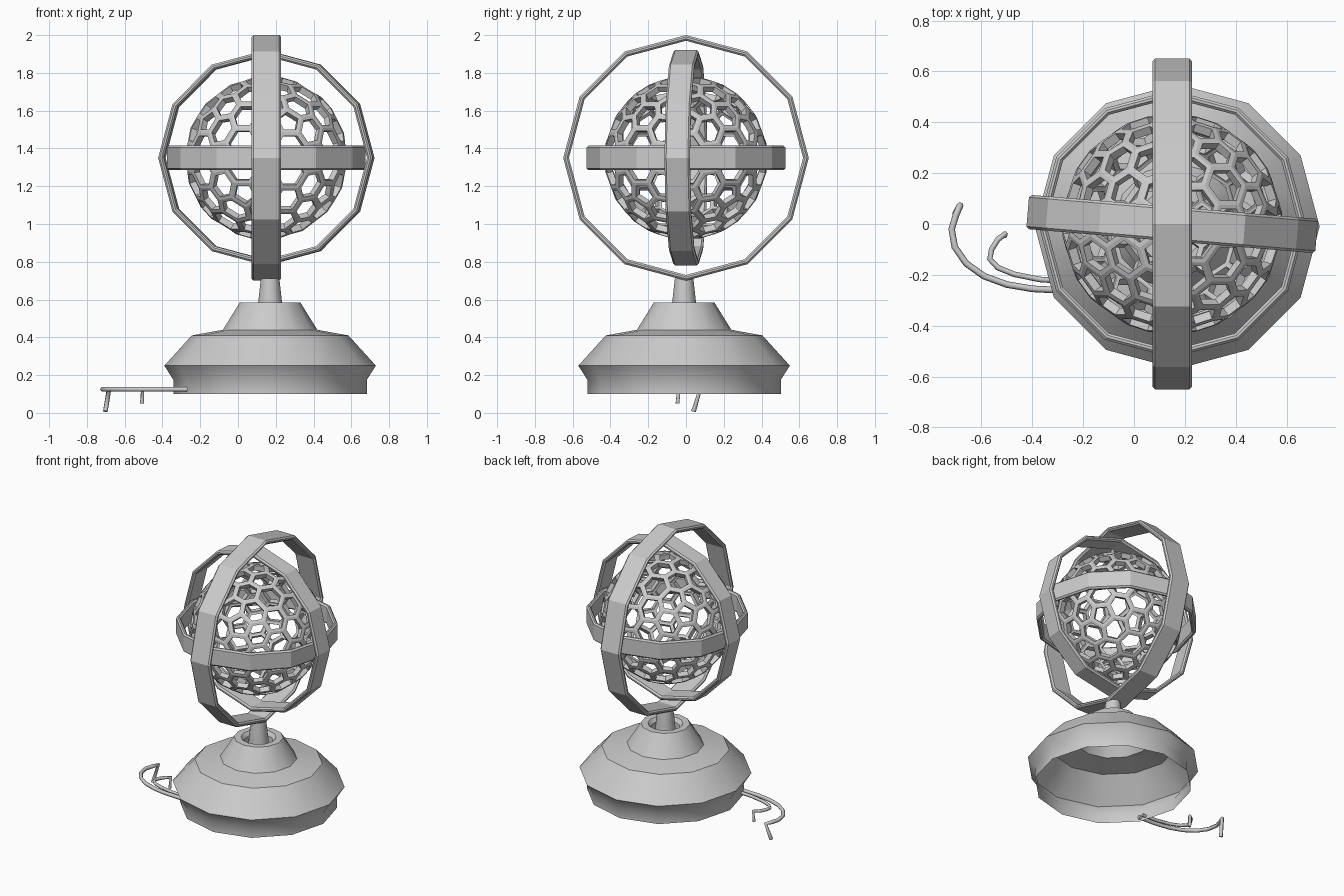
import bpy, bmesh, math
from mathutils import Matrix, Vector

if "Cube" in bpy.data.objects:
    bpy.data.objects.remove(bpy.data.objects["Cube"], do_unlink=True)

# Single grey material
grey = bpy.data.materials.new("plain grey")
grey.use_nodes = True
COLOUR = (0.6, 0.6, 0.6, 1)
grey.diffuse_color = COLOUR
grey.node_tree.nodes["Principled BSDF"].inputs["Base Color"].default_value = COLOUR

CENTRE = Vector((0.15, 0, 1.35))   # middle of the rings and the cage
BASE = Vector((0.17, -0.01, 0))    # axis of the stand
SIDES = 12


def add_object(name, bm, location=(0, 0, 0), rotation=(0, 0, 0), smooth=None):
    bmesh.ops.recalc_face_normals(bm, faces=bm.faces)
    mesh = bpy.data.meshes.new(name)
    bm.to_mesh(mesh)
    bm.free()
    mesh.materials.append(grey)
    obj = bpy.data.objects.new(name, mesh)
    bpy.context.collection.objects.link(obj)
    obj.location = location
    obj.rotation_euler = rotation
    if smooth:
        bpy.ops.object.select_all(action='DESELECT')
        obj.select_set(True)
        bpy.context.view_layer.objects.active = obj
        bpy.ops.object.shade_smooth_by_angle(angle=math.radians(smooth))
    return obj


def lathe(profile, closed=False):
    """Spin (radius, z) points around z."""
    bm = bmesh.new()
    verts = [bm.verts.new((r, 0, z)) for r, z in profile]
    pairs = list(zip(verts, verts[1:]))
    if closed:
        pairs.append((verts[-1], verts[0]))
    edges = [bm.edges.new(p) for p in pairs]
    bmesh.ops.spin(bm, geom=verts + edges, cent=(0, 0, 0), axis=(0, 0, 1),
                   angle=2 * math.pi, steps=SIDES)
    bmesh.ops.remove_doubles(bm, verts=bm.verts, dist=1e-4)
    return bm


# Hollow stand with a recessed socket at the top
stand = [(0.512, 0.10), (0.512, 0.175), (0.56, 0.25), (0.415, 0.41), (0.25, 0.44),
         (0.16, 0.585), (0.115, 0.585), (0.095, 0.56), (0.09, 0.49), (0, 0.49)]
add_object("base", lathe(stand), BASE, smooth=32)

# Tapered stem
stem = [(0, 0.49), (0.07, 0.49), (0.063, 0.585), (0.049, 0.712), (0, 0.712)]
add_object("stem", lathe(stem), BASE, smooth=32)


# Three nested flat-sided rings with chamfered rims
def ring(name, radius, width, rotation, thick=0.03, c=0.01):
    h, inner = width / 2, radius - thick
    profile = [(radius, -h + c), (radius, h - c), (radius - c, h), (inner + c, h),
               (inner, h - c), (inner, -h + c), (inner + c, -h), (radius - c, -h)]
    add_object(name, lathe(profile, closed=True), CENTRE, rotation)


ring("outer_ring", 0.65, 0.156, (0, math.pi / 2, 0))
ring("middle_ring", 0.57, 0.135, (math.pi / 2, 0, math.radians(-4.8)))
ring("inner_ring", 0.526, 0.13, (0, 0, 0))


# Cage sphere: truncated icosphere, each cell opened into a frame
def truncated_icosphere(radius):
    ico = bmesh.new()
    bmesh.ops.create_icosphere(ico, subdivisions=2, radius=1)
    bm = bmesh.new()
    cut = {}
    for v in ico.verts:
        for e in v.link_edges:
            p = v.co.lerp(e.other_vert(v).co, 1 / 3).normalized() * radius
            cut[v.index, e.other_vert(v).index] = bm.verts.new(p)
    # hexagon inside every triangle
    for f in ico.faces:
        i = [v.index for v in f.verts]
        loop = []
        for a, b in zip(i, i[1:] + i[:1]):
            loop += [cut[a, b], cut[b, a]]
        bm.faces.new(loop)
    # cell around every original vertex
    for v in ico.verts:
        n = v.co.normalized()
        x = n.orthogonal().normalized()
        y = n.cross(x)
        around = [cut[v.index, e.other_vert(v).index] for e in v.link_edges]
        around.sort(key=lambda w: math.atan2(w.co.dot(y), w.co.dot(x)))
        bm.faces.new(around)
    ico.free()
    return bm


cage = truncated_icosphere(0.434)
bmesh.ops.recalc_face_normals(cage, faces=cage.faces)
bmesh.ops.inset_individual(cage, faces=cage.faces[:], thickness=0.017,
                           use_even_offset=True)
cells = [f for f in cage.faces if len(f.verts) > 4]
bmesh.ops.delete(cage, geom=cells, context='FACES')
cage_obj = add_object("cage_sphere", cage, CENTRE)
solid = cage_obj.modifiers.new("thickness", 'SOLIDIFY')
solid.thickness = 0.035
solid.offset = -1


# Cables leaving the stand, with ends bent down
def cable(name, path, tip, radius=0.013):
    points = [Vector((x, y, 0.125)) for x, y in path]
    curve = bpy.data.curves.new(name, 'CURVE')
    curve.dimensions = '3D'
    curve.bevel_depth = radius
    curve.bevel_resolution = 1
    curve.use_fill_caps = True
    points.append(Vector(tip))
    spline = curve.splines.new('POLY')
    spline.points.add(len(points) - 1)
    for p, co in zip(spline.points, points):
        p.co = (*co, 1)
    curve.materials.append(grey)
    bpy.context.collection.objects.link(bpy.data.objects.new(name, curve))


cable("long_cable",
      [(-0.26, -0.262), (-0.40, -0.255), (-0.50, -0.238), (-0.59, -0.205),
       (-0.66, -0.155), (-0.705, -0.09), (-0.717, -0.02), (-0.70, 0.035),
       (-0.683, 0.075)], (-0.702, 0.04, 0.008))
cable("short_cable",
      [(-0.26, -0.226), (-0.37, -0.218), (-0.47, -0.198), (-0.535, -0.172),
       (-0.567, -0.138), (-0.56, -0.1), (-0.535, -0.06), (-0.505, -0.038)],
      (-0.508, -0.045, 0.05), 0.011)
